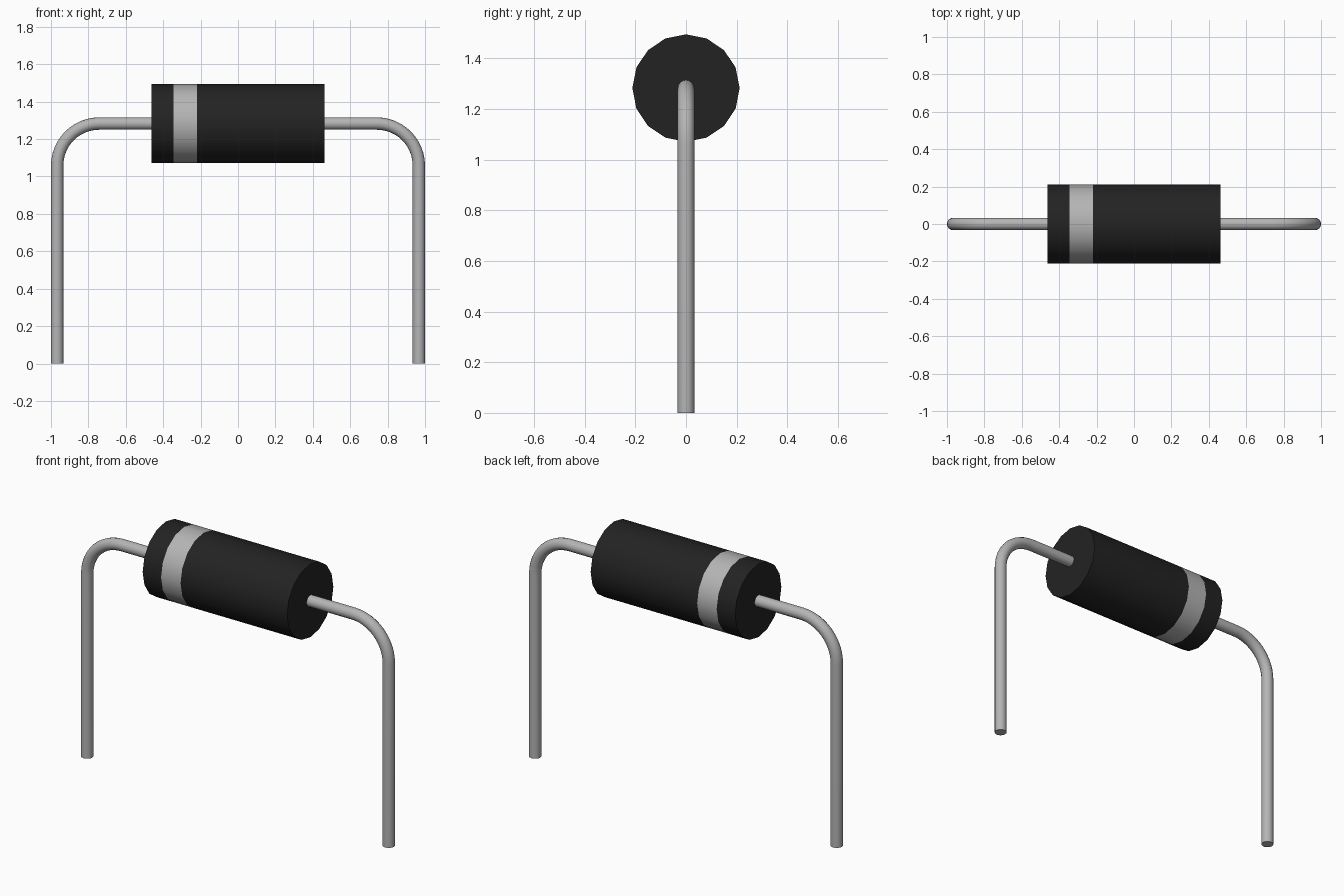
import bpy, bmesh, math
from mathutils import Vector

cube = bpy.data.objects.get("Cube")
if cube:
    bpy.data.objects.remove(cube, do_unlink=True)

AXIS_Z = 1.283       # height of the body axis
BODY_R, BODY_X = 0.212, 0.463
BAND = (-0.345, -0.22)
WIRE_R, LEG_X, BEND_R = 0.033, 0.967, 0.225


def material(name, value):
    mat = bpy.data.materials.new(name)
    mat.use_nodes = True
    color = (value, value, value, 1)
    mat.diffuse_color = color
    bsdf = mat.node_tree.nodes["Principled BSDF"]
    bsdf.inputs["Base Color"].default_value = color
    bsdf.inputs["Roughness"].default_value = 0.5
    return mat


def sweep(name, path, radius, sides, mats):
    """Capped tube along a path of (x, z, normal angle) stations in the xz plane."""
    bm = bmesh.new()
    rings = []
    for x, z, ang in path:
        centre = Vector((x, 0, z))
        n = Vector((math.cos(ang), 0, math.sin(ang)))
        turns = [2 * math.pi * i / sides for i in range(sides)]
        rings.append([bm.verts.new(centre + radius * (math.cos(t) * n + math.sin(t) * Vector((0, 1, 0))))
                      for t in turns])
    for a, b in zip(rings, rings[1:]):
        for i in range(sides):
            j = (i + 1) % sides
            bm.faces.new((a[i], a[j], b[j], b[i]))
    bm.faces.new(rings[0])
    bm.faces.new(rings[-1])
    bmesh.ops.recalc_face_normals(bm, faces=bm.faces)
    mesh = bpy.data.meshes.new(name)
    bm.to_mesh(mesh)
    bm.free()
    for m in mats:
        mesh.materials.append(m)
    obj = bpy.data.objects.new(name, mesh)
    bpy.context.collection.objects.link(obj)
    bpy.ops.object.select_all(action='DESELECT')
    obj.select_set(True)
    bpy.context.view_layer.objects.active = obj
    bpy.ops.object.shade_smooth_by_angle(angle=math.radians(40))
    return obj


black = material("black casing", 0.0165)
silver = material("silver grey", 0.46)

# Casing: sixteen-sided cylinder with a painted ring near the right end
stations = [(x, AXIS_Z, math.pi / 2) for x in (-BODY_X, *BAND, BODY_X)]
body = sweep("body", stations, BODY_R, 16, [black, silver])
for face in body.data.polygons:
    if BAND[0] < face.center.x < BAND[1]:
        face.material_index = 1

# Wire leads: out of the casing, round a bend and straight down
STEPS = 12
for name, side in (("left_lead", 1), ("right_lead", -1)):
    path = [(side * (BODY_X - 0.02), AXIS_Z, math.pi / 2)]
    for i in range(STEPS + 1):
        a = math.pi / 2 * (1 - i / STEPS)
        x = LEG_X - BEND_R + BEND_R * math.cos(a)
        z = AXIS_Z - BEND_R + BEND_R * math.sin(a)
        path.append((side * x, z, a if side > 0 else math.pi - a))
    path.append((side * LEG_X, 0, 0 if side > 0 else math.pi))
    sweep(name, path, WIRE_R, 16, [silver])
